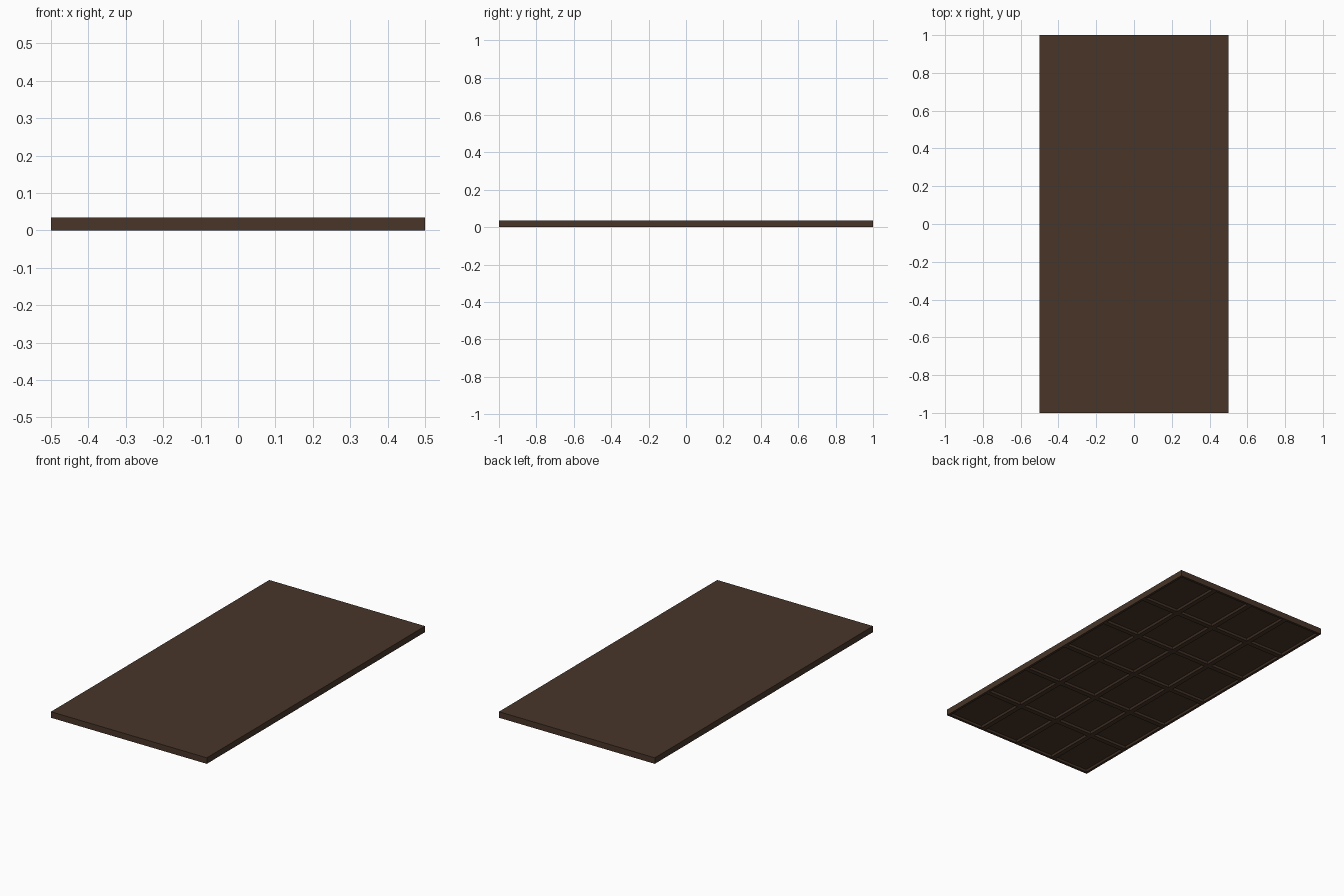
import bpy, bmesh

if "Cube" in bpy.data.objects:
    bpy.data.objects.remove(bpy.data.objects["Cube"])

WIDTH, LENGTH, THICK = 1.0, 2.0, 0.035
COLS, ROWS = 4, 6

mat = bpy.data.materials.new("dark_brown")
mat.diffuse_color = (0.065, 0.036, 0.022, 1)
mat.use_nodes = True
mat.node_tree.nodes["Principled BSDF"].inputs["Base Color"].default_value = mat.diffuse_color

# Underside: a grid of tiles lying on z = 0
bm = bmesh.new()
xs = [WIDTH * (i / COLS - 0.5) for i in range(COLS + 1)]
ys = [LENGTH * (j / ROWS - 0.5) for j in range(ROWS + 1)]
verts = [[bm.verts.new((x, y, 0)) for y in ys] for x in xs]
tiles = [bm.faces.new((verts[i][j], verts[i][j + 1], verts[i + 1][j + 1], verts[i + 1][j]))
         for i in range(COLS) for j in range(ROWS)]

# Side walls and flat top
rim = [e for e in bm.edges if e.is_boundary]
walls = bmesh.ops.extrude_edge_only(bm, edges=rim)["geom"]
bmesh.ops.translate(bm, verts=[g for g in walls if isinstance(g, bmesh.types.BMVert)],
                    vec=(0, 0, THICK))
bmesh.ops.contextual_create(bm, geom=[e for e in bm.edges if e.is_boundary])
bmesh.ops.recalc_face_normals(bm, faces=bm.faces)

# Shallow recessed squares with sloped walls
bmesh.ops.inset_individual(bm, faces=tiles, thickness=0.02, depth=0)
bmesh.ops.inset_individual(bm, faces=tiles, thickness=0.01, depth=-0.01)

mesh = bpy.data.meshes.new("segmented_slab")
bm.to_mesh(mesh)
bm.free()
mesh.materials.append(mat)
slab = bpy.data.objects.new("segmented_slab", mesh)
bpy.context.collection.objects.link(slab)
